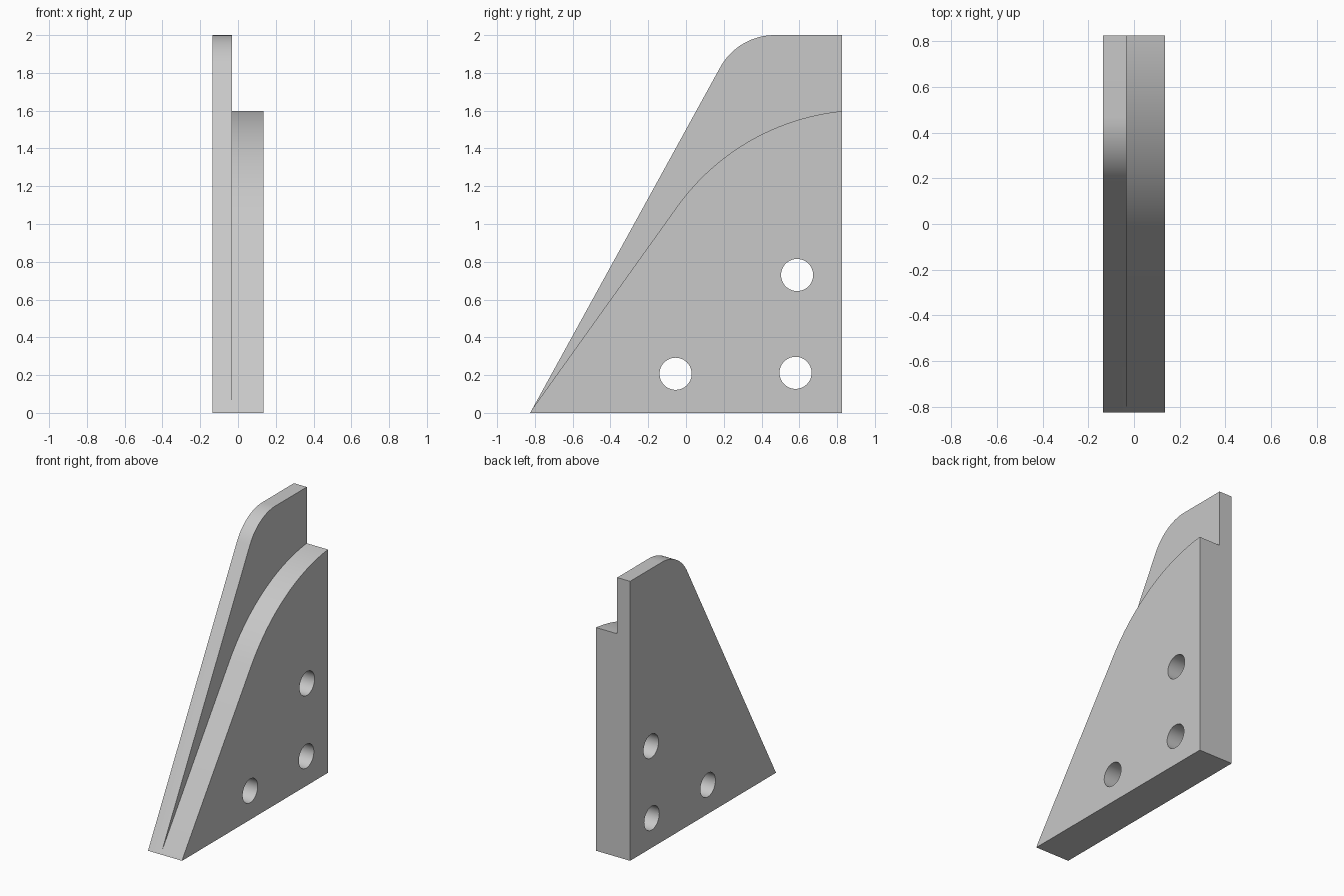
import bpy
import bmesh
from math import cos, sin, radians

cube = bpy.data.objects.get("Cube")
if cube:
    bpy.data.objects.remove(cube, do_unlink=True)

grey = bpy.data.materials.new("light grey")
grey.use_nodes = True
colour = (0.58, 0.58, 0.58, 1)
grey.diffuse_color = colour
grey.node_tree.nodes["Principled BSDF"].inputs["Base Color"].default_value = colour


def arc(cy, cz, r, start, end, steps):
    """Points on an arc in the side plane, angles in degrees."""
    angles = [radians(start + (end - start) * i / steps) for i in range(steps + 1)]
    return [(cy + r * cos(a), cz + r * sin(a)) for a in angles]


def extrude(name, profile, x0, x1):
    """Extrude a (y, z) profile along x into a closed solid."""
    bm = bmesh.new()
    face = bm.faces.new([bm.verts.new((x0, y, z)) for y, z in profile])
    new = bmesh.ops.extrude_face_region(bm, geom=[face])["geom"]
    moved = [v for v in new if isinstance(v, bmesh.types.BMVert)]
    bmesh.ops.translate(bm, vec=(x1 - x0, 0, 0), verts=moved)
    bmesh.ops.recalc_face_normals(bm, faces=bm.faces)
    mesh = bpy.data.meshes.new(name)
    bm.to_mesh(mesh)
    bm.free()
    mesh.materials.append(grey)
    obj = bpy.data.objects.new(name, mesh)
    bpy.context.collection.objects.link(obj)
    return obj


def cut(target, cutter):
    """Subtract the cutter and remove it."""
    cutter.hide_render = True
    mod = target.modifiers.new("cut", 'BOOLEAN')
    mod.operation = 'DIFFERENCE'
    mod.solver = 'EXACT'
    mod.object = cutter
    bpy.ops.object.modifier_apply(modifier=mod.name)
    bpy.data.objects.remove(cutter, do_unlink=True)


# Full-width plate with a sloped front and rounded upper corner
half_width, half_depth = 0.135, 0.825
outline = [(-half_depth, 0), (half_depth, 0), (half_depth, 2)]
outline += arc(0.47, 1.67, 0.33, 90, 151.2, 24)
bracket = extrude("bracket_plate", outline, -half_width, half_width)
bpy.context.view_layer.objects.active = bracket
bracket.select_set(True)

# Curved ledge, leaving a thin tall flange on one side
ledge = arc(0.95, 0.377, 1.227, 144.6, 90, 32)
ledge += [(0.95, 2.2), (-0.95, 2.2), (-0.95, -0.17)]
cut(bracket, extrude("ledge_cutter", ledge, -0.033, 0.3))

# Three bolt holes
for y, z in [(-0.055, 0.207), (0.58, 0.212), (0.588, 0.73)]:
    hole = arc(y, z, 0.085, 0, 360, 48)[:-1]
    cut(bracket, extrude("hole_cutter", hole, -0.3, 0.3))

bpy.ops.object.shade_smooth_by_angle(angle=radians(30))
